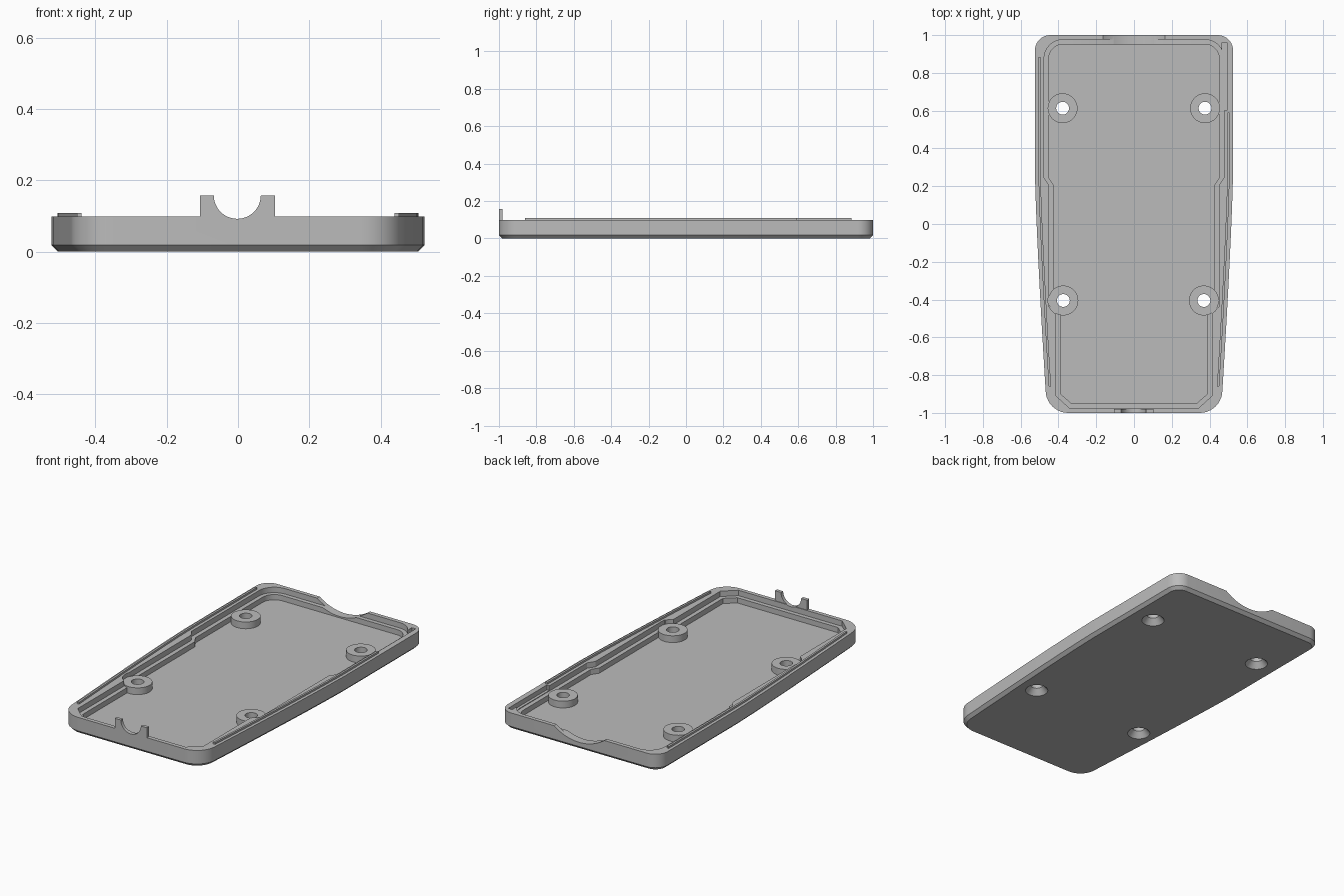
import bpy, bmesh
from math import sin, cos, pi, radians
from mathutils import Matrix

if "Cube" in bpy.data.objects:
    bpy.data.objects.remove(bpy.data.objects["Cube"])

grey = bpy.data.materials.new("plain grey")
grey.use_nodes = True
COLOUR = (0.5, 0.5, 0.5, 1)
grey.diffuse_color = COLOUR
grey.node_tree.nodes["Principled BSDF"].inputs["Base Color"].default_value = COLOUR

WALL, FLOOR, LEDGE, BOSS = 0.098, 0.035, 0.066, 0.075


def stack(name, layers, matrix=None):
    """Solid from matching loops stacked at rising heights."""
    bm = bmesh.new()
    rings = [[bm.verts.new((x, y, z)) for x, y in loop] for loop, z in layers]
    bm.faces.new(rings[0][::-1])
    bm.faces.new(rings[-1])
    for low, high in zip(rings, rings[1:]):
        for i in range(len(low)):
            j = (i + 1) % len(low)
            bm.faces.new((low[i], low[j], high[j], high[i]))
    bmesh.ops.recalc_face_normals(bm, faces=bm.faces)
    if matrix:
        bm.transform(matrix)
    mesh = bpy.data.meshes.new(name)
    bm.to_mesh(mesh)
    bm.free()
    mesh.materials.append(grey)
    obj = bpy.data.objects.new(name, mesh)
    bpy.context.collection.objects.link(obj)
    return obj


def arc(cx, cy, r, start, end, n=10):
    angles = [radians(start + (end - start) * i / n) for i in range(n + 1)]
    return [(cx + r * cos(a), cy + r * sin(a)) for a in angles]


def circle(cx, cy, r, n=40):
    return arc(cx, cy, r, 0, 360, n)[:-1]


def rect(x0, x1, y0, y1):
    return [(x0, y0), (x1, y0), (x1, y1), (x0, y1)]


def mirrored(half):
    return half + [(-x, y) for x, y in reversed(half)]


def combine(target, tool, operation="DIFFERENCE"):
    mod = target.modifiers.new("combine", "BOOLEAN")
    mod.operation, mod.solver, mod.object = operation, "EXACT", tool
    bpy.context.view_layer.objects.active = target
    bpy.ops.object.modifier_apply(modifier=mod.name)
    bpy.data.objects.remove(tool)


def side_x(y):
    """Half width of the shell: straight at the back, tapering to the front."""
    t = max(0, 0.25 - y)
    return 0.524 - 0.056 * (t / 1.13) ** 1.25


def outline(d):
    half = arc(0.444, 0.92, 0.08 - d, 90, 0)
    half += [(side_x(y) - d, y) for y in (0.25, 0.1, -0.05, -0.2, -0.35, -0.5, -0.65, -0.8)]
    half += arc(0.348, -0.88, 0.12 - d, 0, -90)
    return mirrored(half)


def cavity(d):
    half = arc(0.376, 0.876, 0.1 - d, 90, 0)
    half += [(0.476 - d, 0.245), (0.45 - d, 0.205), (0.45 - d, -0.44), (0.413 - d, -0.445),
             (0.413 - d, -0.91 + d * 0.4), (0.34 - d * 0.4, -0.976 + d)]
    return mirrored(half)


# Tapered shell with a chamfered base
shell = stack("tray_shell", [(outline(0.018), 0), (outline(0), 0.018), (outline(0), WALL)])

# Stepped interior
combine(shell, stack("upper_cavity", [(cavity(0), LEDGE), (cavity(0), 0.2)]))
combine(shell, stack("lower_cavity", [(cavity(0.025), FLOOR), (cavity(0.025), 0.2)]))

# Slot in the rim
slot = rect(0.466, 0.492, 0.6, 0.96)
combine(shell, stack("rim_slot", [(slot, LEDGE + 0.004), (slot, 0.2)]))

# Screw bosses with countersunk holes
for x, y in ((-0.378, 0.613), (0.376, 0.613), (-0.374, -0.405), (0.37, -0.405)):
    pocket, ring = circle(x, y, 0.081), circle(x, y, 0.079)
    combine(shell, stack("boss_pocket", [(pocket, BOSS - 0.003), (pocket, 0.2)]))
    combine(shell, stack("boss", [(ring, 0.015), (ring, BOSS)]), "UNION")
    hole = [(circle(x, y, r), z) for r, z in ((0.064, -0.002), (0.034, 0.034), (0.034, 0.2))]
    combine(shell, stack("screw_hole", hole))

# Cable saddle: upright tab with a round opening at the front
saddle = rect(-0.107, 0.104, -1, -0.98)
combine(shell, stack("saddle", [(saddle, 0.06), (saddle, 0.157)]), "UNION")
upright = Matrix.Rotation(pi / 2, 4, "X")
opening = circle(-0.002, 0.158, 0.066, 48)
combine(shell, stack("saddle_opening", [(opening, 0.96), (opening, 1.05)], upright))

# Shallow round notch in the back wall
notch = circle(0, 0.318, 0.275, 96)
combine(shell, stack("back_notch", [(notch, -1.05), (notch, -0.95)], upright))

# Locating ridges on the side rims
for name, side, back in (("left_ridge", 1, 0.59), ("right_ridge", -1, 0.885)):
    ys = [back + (-0.86 - back) * i / 12 for i in range(13)]
    strip = [(side * (side_x(y) - 0.018), y) for y in ys]
    strip += [(side * (side_x(y) - 0.03), y) for y in reversed(ys)]
    combine(shell, stack(name, [(strip, 0.08), (strip, 0.109)]), "UNION")

# Smooth the curved walls, keep hard edges
bpy.ops.object.select_all(action="DESELECT")
shell.select_set(True)
bpy.context.view_layer.objects.active = shell
bpy.ops.object.shade_smooth_by_angle(angle=radians(25))
